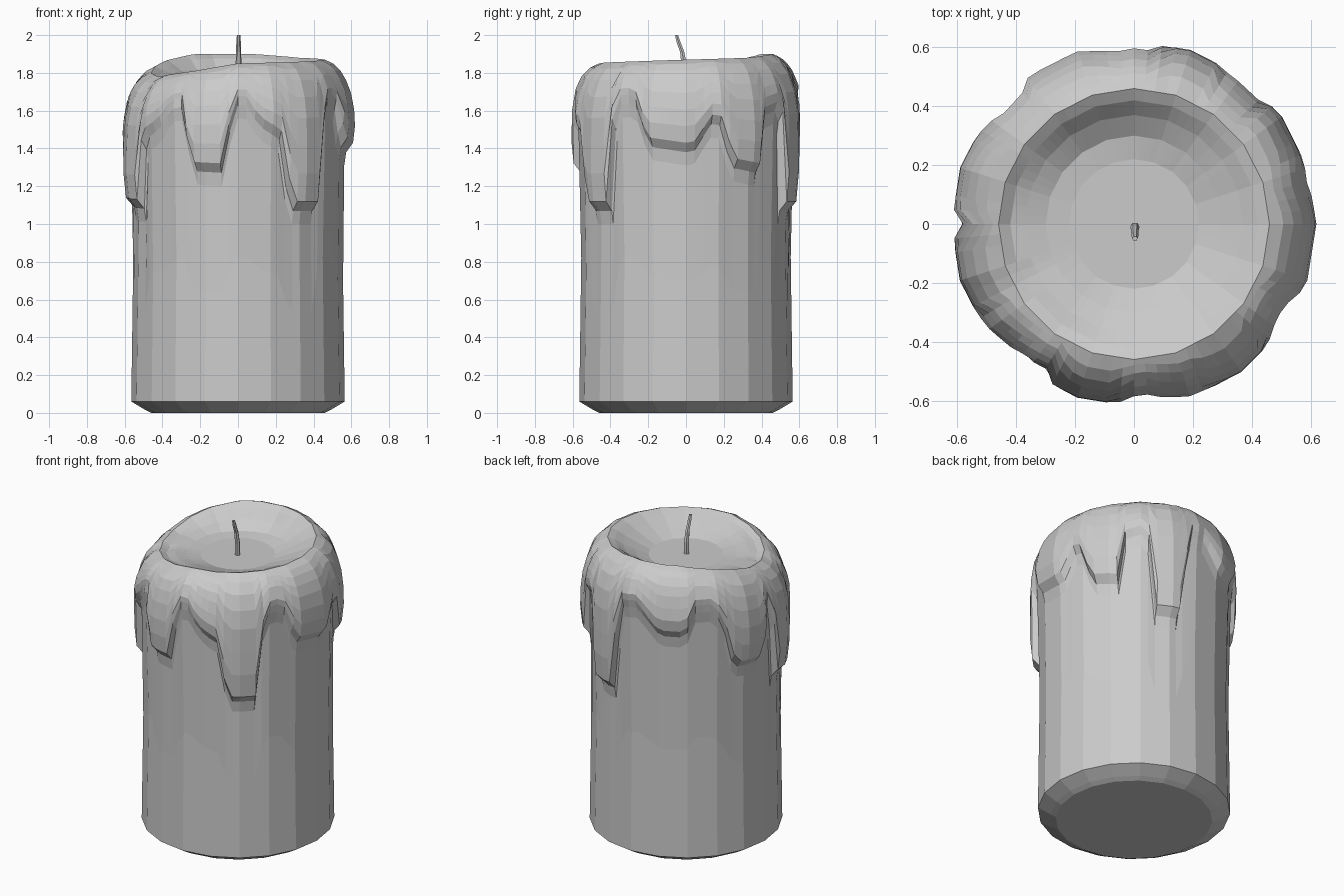
import bpy, bmesh, math

if "Cube" in bpy.data.objects:
    bpy.data.objects.remove(bpy.data.objects["Cube"])

COLS, SIDES = 80, 20

# angle -> height of the lower edge of the melted wax layer (the drips)
DRIPS = [(0, 1.39), (5, 1.40), (13, 1.54), (20, 1.53), (24, 1.31), (41, 1.28), (45, 1.58),
         (58, 1.62), (62, 1.08), (78, 1.08), (83, 1.64), (95, 1.66), (110, 1.5), (125, 1.5),
         (130, 1.66), (142, 1.66), (150, 1.47), (154, 1.27), (174, 1.26), (179, 1.6),
         (183, 1.6), (187, 1.1), (208, 1.09), (212, 1.45), (224, 1.52), (232, 1.62),
         (240, 1.63), (245, 1.29), (263, 1.28), (267, 1.62), (273, 1.66), (281, 1.53),
         (295, 1.44), (298, 1.08), (315, 1.08), (319, 1.5), (323, 1.64), (332, 1.65),
         (340, 1.42), (360, 1.39)]
# angle -> rim height
RIM = [(0, 1.87), (45, 1.88), (80, 1.90), (120, 1.90), (150, 1.86), (180, 1.80), (205, 1.78),
       (240, 1.81), (270, 1.85), (320, 1.86), (360, 1.87)]
# depth below rim -> wax radius
SHOULDER = [(0, .46), (.02, .505), (.07, .555), (.16, .595), (.28, .618), (.5, .622), (1, .615)]
# height -> core radius
CORE = [(0, .46), (.015, .49), (.06, .565), (1.0, .552), (1.7, .575)]


def lerp(table, x):
    for (a, u), (b, v) in zip(table, table[1:]):
        if x <= b:
            return u + (v - u) * max(0, x - a) / (b - a)
    return table[-1][1]


def facet(deg):
    """Scale that turns a circle into a flat-sided polygon."""
    step = 360 / SIDES
    off = (deg % step) - step / 2
    return math.cos(math.radians(step / 2)) / math.cos(math.radians(off))


def column(deg):
    """Profile (radius, height) from the base up over the rim to the pool."""
    lip, rim = lerp(DRIPS, deg), lerp(RIM, deg)
    pts = [(lerp(CORE, z), z) for z in (0, .015, .06)]
    pts += [(lerp(CORE, z), z) for z in (.06 + (lip - .12) * .5, lip - .08)]
    pts.append((lerp(CORE, lip) + .008, lip - .01))
    start = lip + .04
    for t in (0, .2, .4, .6, .75, .87, .95, 1):
        z = start + (rim - start) * t
        r = lerp(SHOULDER, rim - z)
        pts.append((r - (.012 if t == 0 else 0), z))
    # pool: steep wall at back left, gentler elsewhere
    steep = max(0, math.cos(math.radians(deg - 125)))
    floor = 1.765
    pts.append((.42, rim - .015 - .01 * steep))
    pts.append((.37, floor + (rim - floor) * (.62 - .2 * steep)))
    pts.append((.30, floor + (rim - floor) * (.32 - .25 * steep)))
    pts.append((.22, floor))
    return pts


# wax body with drips
bm = bmesh.new()
cols = []
for i in range(COLS):
    deg = 360 * i / COLS
    a, f = math.radians(deg), facet(deg)
    cols.append([bm.verts.new((r * f * math.cos(a), r * f * math.sin(a), z))
                 for r, z in column(deg)])
low, mid = bm.verts.new((0, 0, 0)), bm.verts.new((0, 0, 1.765))
for i in range(COLS):
    p, q = cols[i], cols[(i + 1) % COLS]
    for k in range(len(p) - 1):
        bm.faces.new((p[k], q[k], q[k + 1], p[k + 1]))
    bm.faces.new((low, q[0], p[0]))
    bm.faces.new((mid, p[-1], q[-1]))
bmesh.ops.recalc_face_normals(bm, faces=bm.faces)
mesh = bpy.data.meshes.new("candle_wax")
bm.to_mesh(mesh)
bm.free()
wax = bpy.data.objects.new("candle_wax", mesh)
bpy.context.collection.objects.link(wax)

# bent wick
bm = bmesh.new()
rings = []
for y, z, r in ((-.01, 1.75, .016), (-.01, 1.84, .016), (-.02, 1.91, .013),
                (-.04, 1.965, .012), (-.05, 2.0, .009)):
    rings.append([bm.verts.new((.003 + r * math.cos(math.tau * j / 6),
                                y + r * math.sin(math.tau * j / 6), z)) for j in range(6)])
for lo, hi in zip(rings, rings[1:]):
    for j in range(6):
        n = (j + 1) % 6
        bm.faces.new((lo[j], lo[n], hi[n], hi[j]))
bm.faces.new(rings[-1])
bm.faces.new(rings[0][::-1])
mesh = bpy.data.meshes.new("wick")
bm.to_mesh(mesh)
bm.free()
bpy.context.collection.objects.link(bpy.data.objects.new("wick", mesh))
